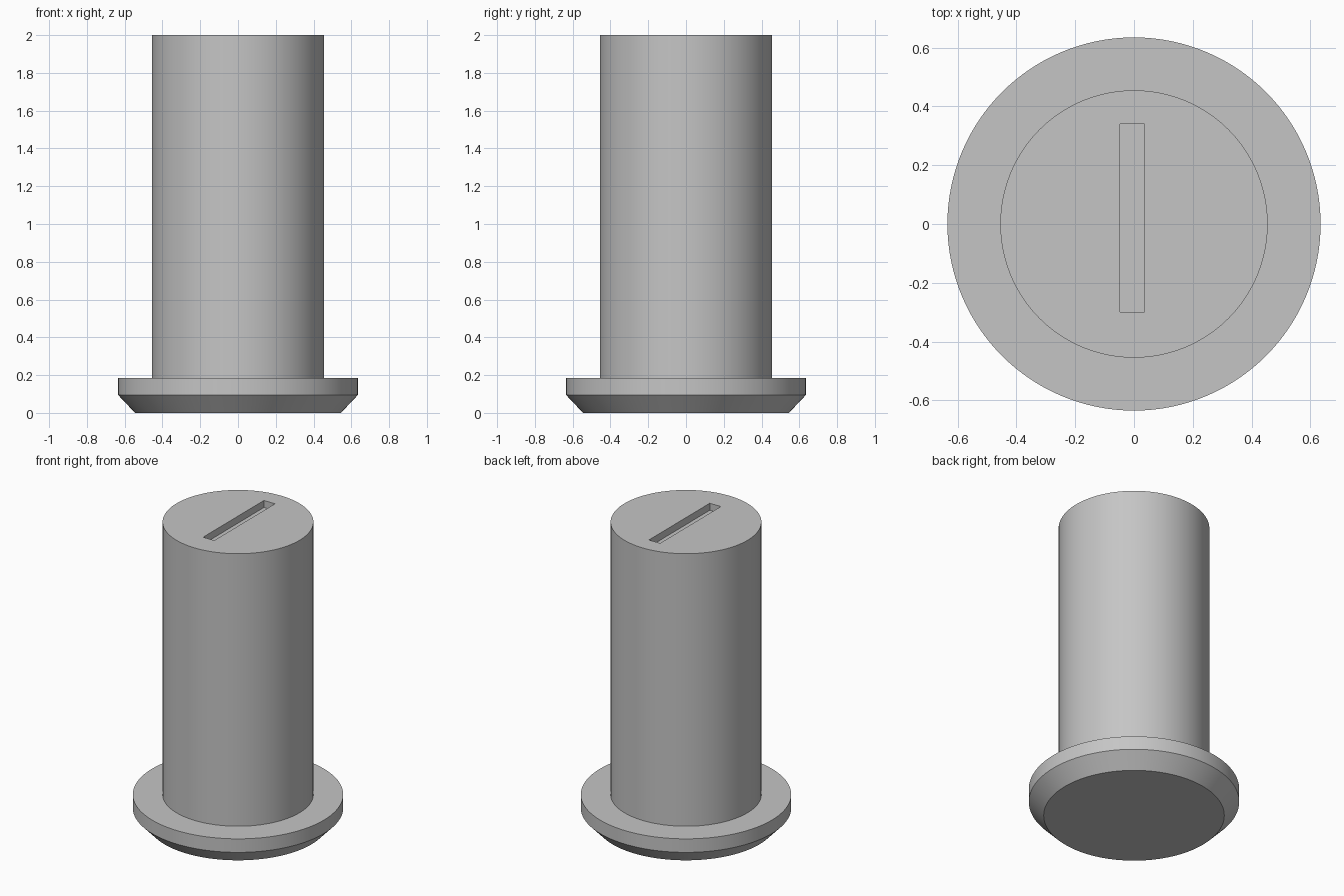
import bpy, bmesh
from math import radians, cos, sin, tau
from mathutils import Matrix

SIDES = 128

cube = bpy.data.objects.get("Cube")
if cube:
    bpy.data.objects.remove(cube, do_unlink=True)

# Single plain grey
grey = bpy.data.materials.new("plain grey")
grey.use_nodes = True
colour = (0.56, 0.56, 0.56, 1)
grey.diffuse_color = colour
grey.node_tree.nodes["Principled BSDF"].inputs["Base Color"].default_value = colour


def add_object(name, bm):
    bmesh.ops.recalc_face_normals(bm, faces=bm.faces)
    mesh = bpy.data.meshes.new(name)
    bm.to_mesh(mesh)
    bm.free()
    mesh.materials.append(grey)
    obj = bpy.data.objects.new(name, mesh)
    bpy.context.collection.objects.link(obj)
    return obj


def turned(name, profile):
    """Closed solid of revolution from (radius, height) points, capped both ends."""
    bm = bmesh.new()
    rings = [[bm.verts.new((r * cos(tau * i / SIDES), r * sin(tau * i / SIDES), z))
              for i in range(SIDES)] for r, z in profile]
    for low, high in zip(rings, rings[1:]):
        for i in range(SIDES):
            j = (i + 1) % SIDES
            bm.faces.new((low[i], low[j], high[j], high[i]))
    bm.faces.new(rings[0])
    bm.faces.new(rings[-1])
    return add_object(name, bm)


# Pin: chamfered flange at the foot, straight barrel above
pin = turned("flanged_pin", [(0.545, 0), (0.635, 0.095), (0.635, 0.185),
                             (0.455, 0.185), (0.455, 2)])

# Shallow, slightly off-centre slot in the top face
bm = bmesh.new()
bmesh.ops.create_cube(bm, size=1, matrix=Matrix.Translation((-0.006, 0.02, 2))
                      @ Matrix.Diagonal((0.082, 0.64, 0.094, 1)))
cutter = add_object("slot_cutter", bm)
cutter.hide_render = True

cut = pin.modifiers.new("slot", 'BOOLEAN')
cut.operation = 'DIFFERENCE'
cut.solver = 'EXACT'
cut.object = cutter

bpy.ops.object.select_all(action='DESELECT')
pin.select_set(True)
bpy.context.view_layer.objects.active = pin
bpy.ops.object.modifier_apply(modifier=cut.name)
bpy.data.objects.remove(cutter, do_unlink=True)
bpy.ops.object.shade_smooth_by_angle(angle=radians(30))
